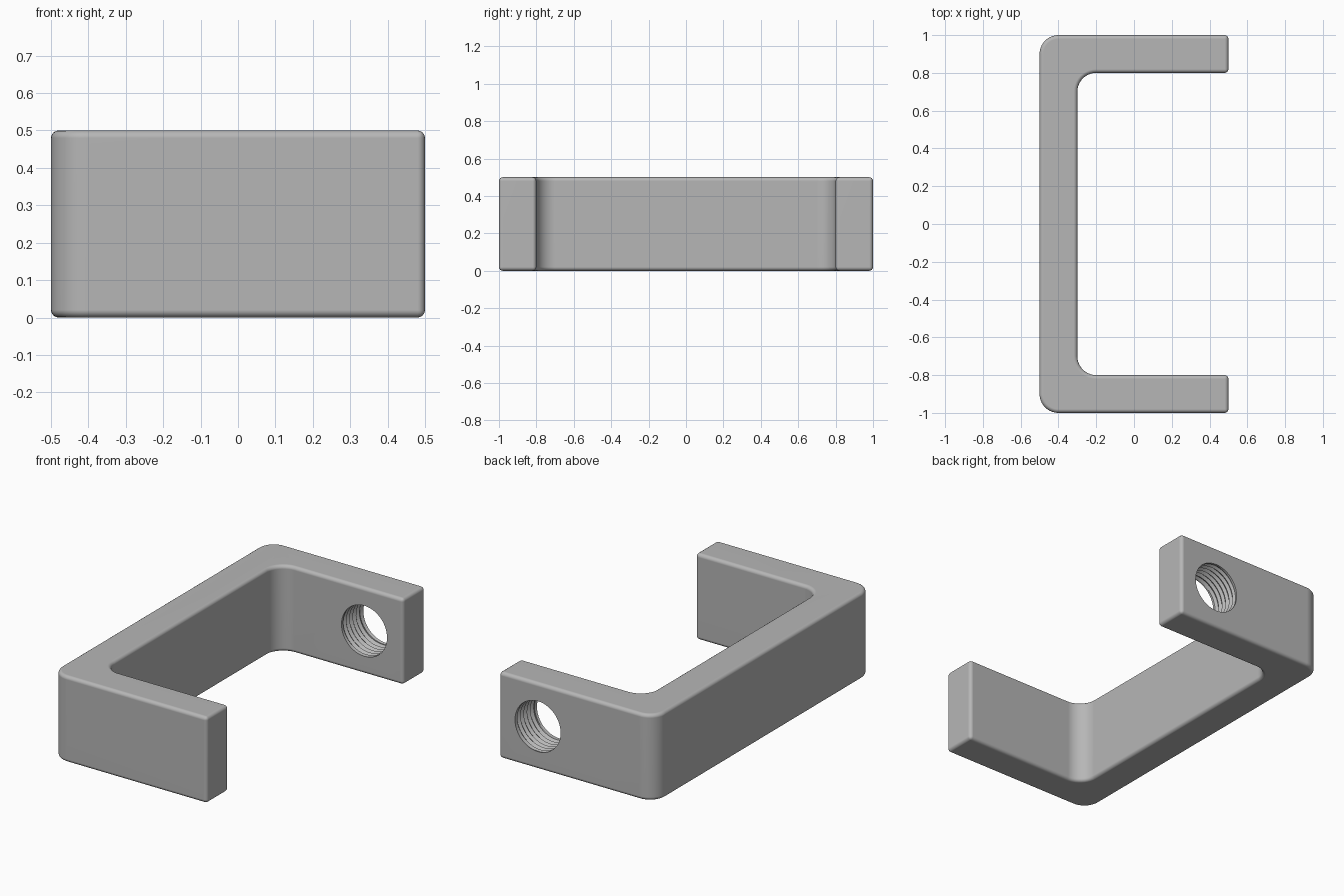
import bpy, bmesh
from math import cos, sin, tau, radians

cube = bpy.data.objects.get("Cube")
if cube:
    bpy.data.objects.remove(cube, do_unlink=True)

HEIGHT, WALL, FILLET, EDGE = 0.5, 0.2, 0.1, 0.02
HOLE_R, GROOVE, PITCH, SEGMENTS = 0.146, 0.012, 0.03, 48

grey = bpy.data.materials.new("plain grey")
grey.use_nodes = True
grey.diffuse_color = (0.47, 0.47, 0.47, 1)
grey.node_tree.nodes["Principled BSDF"].inputs["Base Color"].default_value = grey.diffuse_color


def add_object(name, bm):
    bmesh.ops.recalc_face_normals(bm, faces=bm.faces)
    mesh = bpy.data.meshes.new(name)
    bm.to_mesh(mesh)
    bm.free()
    mesh.materials.append(grey)
    obj = bpy.data.objects.new(name, mesh)
    bpy.context.collection.objects.link(obj)
    return obj


# C-shaped bracket: extruded profile with filleted back corners
bm = bmesh.new()
inner = 1 - WALL
outline = [(0.5, -1), (0.5, -inner), (-0.5 + WALL, -inner), (-0.5 + WALL, inner),
           (0.5, inner), (0.5, 1), (-0.5, 1), (-0.5, -1)]
face = bm.faces.new([bm.verts.new((x, y, 0)) for x, y in outline])
solid = bmesh.ops.extrude_face_region(bm, geom=[face])["geom"]
bmesh.ops.translate(bm, vec=(0, 0, HEIGHT),
                    verts=[v for v in solid if isinstance(v, bmesh.types.BMVert)])
corners = [e for e in bm.edges
           if abs(e.verts[0].co.z - e.verts[1].co.z) > 0.1 and e.verts[0].co.x < 0]
bmesh.ops.bevel(bm, geom=corners, offset=FILLET, offset_type='OFFSET',
                segments=10, profile=0.5, affect='EDGES')
bracket = add_object("bracket", bm)
bpy.ops.object.select_all(action='DESELECT')
bpy.context.view_layer.objects.active = bracket
bracket.select_set(True)

# Softened outer edges
soft = bracket.modifiers.new("soft edges", 'BEVEL')
soft.width, soft.segments = EDGE, 4
soft.limit_method, soft.angle_limit = 'ANGLE', radians(30)
bpy.ops.object.modifier_apply(modifier=soft.name)

# Helical thread cutter whose groove fades out at both faces of the arm
bm = bmesh.new()
start, rows = inner - 2 * PITCH, 20
grid = {}
for j in range(rows):
    for i in range(SEGMENTS):
        y = start + PITCH * (j / 2 + i / SEGMENTS)
        fade = max(0, min(1, (y - inner) / PITCH, (1 - y) / PITCH))
        r = HOLE_R + GROOVE * fade * (j % 2)
        a = tau * i / SEGMENTS
        grid[i, j] = bm.verts.new((0.25 + r * cos(a), y, HEIGHT / 2 + r * sin(a)))


def point(i, j):
    return grid[i, j] if i < SEGMENTS else grid[0, j + 2]


for i in range(SEGMENTS):
    last = rows - 1 if i < SEGMENTS - 1 else rows - 3
    for j in range(last):
        bm.faces.new((point(i, j), point(i + 1, j), point(i + 1, j + 1), point(i, j + 1)))
for y in (start - 0.1, start + PITCH * rows / 2 + 0.1):
    rim = [e for e in bm.edges if e.is_boundary and (e.verts[0].co.y < 0.9) == (y < 0.9)]
    centre = bm.verts.new((0.25, y, HEIGHT / 2))
    for e in rim:
        bm.faces.new((e.verts[0], e.verts[1], centre))
cutter = add_object("thread_cutter", bm)
cutter.hide_render = True

# Threaded hole through the back arm
hole = bracket.modifiers.new("threaded hole", 'BOOLEAN')
hole.operation, hole.solver, hole.object = 'DIFFERENCE', 'EXACT', cutter
bpy.ops.object.modifier_apply(modifier=hole.name)
bpy.data.objects.remove(cutter, do_unlink=True)

# Smooth fillets with flat main faces
bpy.ops.object.shade_smooth_by_angle(angle=radians(30))
normals = bracket.modifiers.new("flat face normals", 'WEIGHTED_NORMAL')
normals.keep_sharp = True
